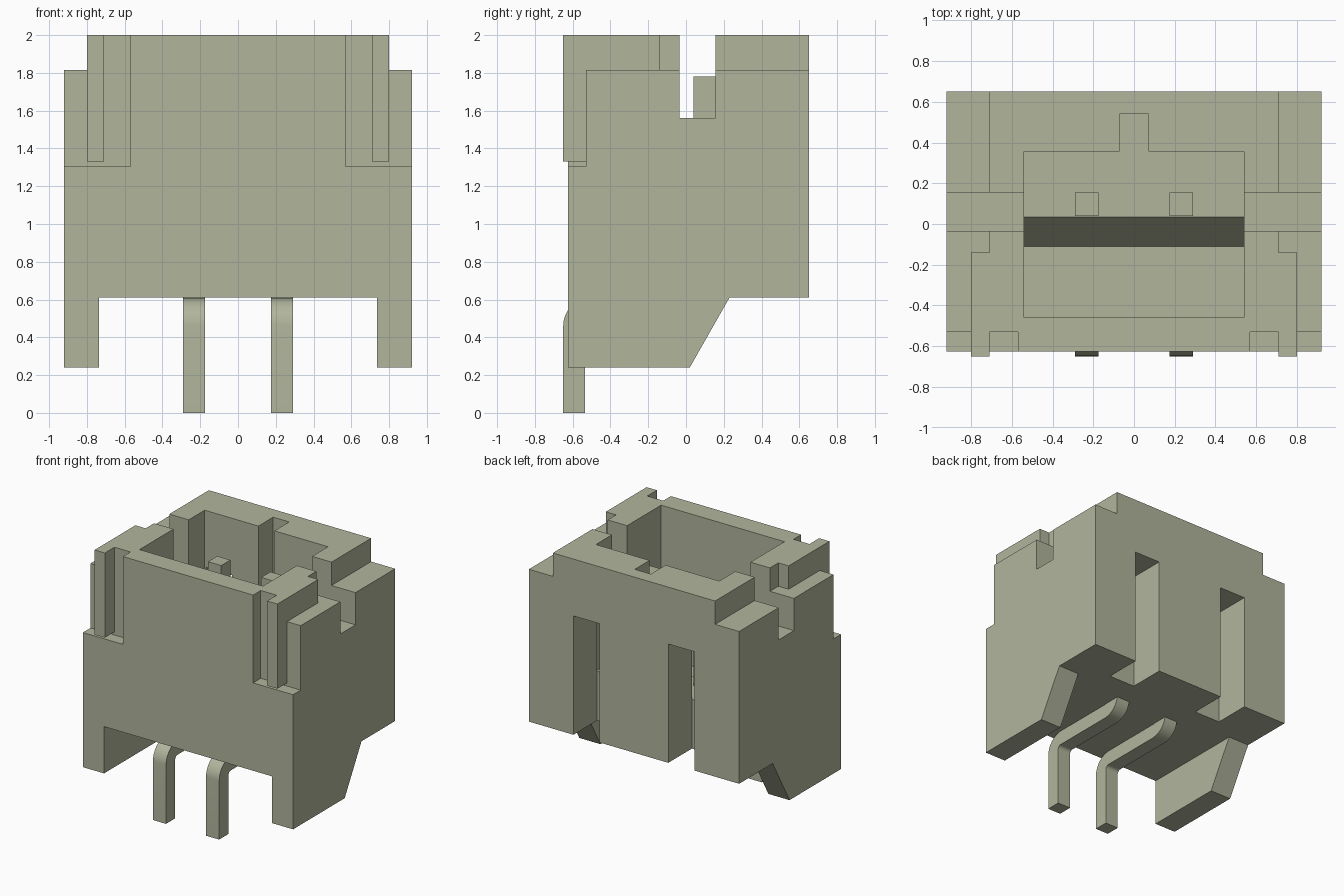
import bpy, bmesh, math
from mathutils import Vector

cube = bpy.data.objects.get("Cube")
if cube:
    bpy.data.objects.remove(cube, do_unlink=True)

mat = bpy.data.materials.new("sage grey plastic")
mat.use_nodes = True
COLOR = (0.44, 0.465, 0.335, 1)
mat.diffuse_color = COLOR
bsdf = mat.node_tree.nodes["Principled BSDF"]
bsdf.inputs["Base Color"].default_value = COLOR
bsdf.inputs["Roughness"].default_value = 0.7


def extrude_x(name, profile, x0, x1):
    """Extrude a (y, z) profile from x0 to x1."""
    bm = bmesh.new()
    face = bm.faces.new([bm.verts.new((x0, y, z)) for y, z in profile])
    out = bmesh.ops.extrude_face_region(bm, geom=[face])
    moved = [v for v in out["geom"] if isinstance(v, bmesh.types.BMVert)]
    bmesh.ops.translate(bm, verts=moved, vec=(x1 - x0, 0, 0))
    bmesh.ops.recalc_face_normals(bm, faces=bm.faces)
    mesh = bpy.data.meshes.new(name)
    bm.to_mesh(mesh)
    bm.free()
    mesh.materials.append(mat)
    ob = bpy.data.objects.new(name, mesh)
    bpy.context.collection.objects.link(ob)
    return ob


def box(name, x0, x1, y0, y1, z0, z1):
    return extrude_x(name, [(y0, z0), (y1, z0), (y1, z1), (y0, z1)], x0, x1)


def cut(target, cutter):
    """Subtract the cutter, then discard it."""
    cutter.hide_render = True
    mod = target.modifiers.new("cut", 'BOOLEAN')
    mod.operation, mod.solver, mod.object = 'DIFFERENCE', 'EXACT', cutter
    bpy.context.view_layer.objects.active = target
    bpy.ops.object.modifier_apply(modifier=mod.name)
    bpy.data.objects.remove(cutter, do_unlink=True)


# Housing block with sloped-back legs
housing = extrude_x("housing", [(-.625, .24), (.02, .24), (.23, .61), (.65, .61),
                                (.65, 2), (-.625, 2)], -.92, .92)
cut(housing, box("leg_gap", -.735, .735, -1, 1, 0, .61))

# Open cavity with a stepped floor, and the key notch in its back wall
cut(housing, extrude_x("cavity", [(-.46, .8), (-.11, .8), (.035, 1.0), (.355, 1.0),
                                  (.355, 2.2), (-.46, 2.2)], -.54, .54))
cut(housing, box("key_notch", -.07, .07, .2, .54, 1.0, 2.2))

# Cuts repeated on both sides: (x range, y range, z range)
SIDE_CUTS = {
    "rear_shoulder": (.71, 1.1, .06, 1, 1.815, 2.2),
    "front_shoulder": (.80, 1.1, -1, .08, 1.815, 2.2),
    "shoulder_step": (.71, 1.0, -.14, .1, 1.815, 2.2),
    "side_slot": (.45, 1.1, -.035, .155, 1.56, 2.2),
    "front_notch": (.57, 1.1, -1, -.53, 1.305, 2.2),
    "back_slot": (.30, .53, .355, 1, .4, 1.55),
}
for name, (x0, x1, y0, y1, z0, z1) in SIDE_CUTS.items():
    for s in (-1, 1):
        a, b = sorted((s * x0, s * x1))
        cut(housing, box(name, a, b, y0, y1, z0, z1))


def arc(cy, cz, r, a0, a1, n=8):
    return [(cy + r * math.cos(math.radians(a0 + (a1 - a0) * i / n)),
             cz + r * math.sin(math.radians(a0 + (a1 - a0) * i / n))) for i in range(n + 1)]


# Bent pin profile: tail, front bend, horizontal run, rear bend, contact
R, r = .145, .03
front = (-.65 + R, .607 - R)
rear = (.155 - R, .492 + R)
pin = ([(-.65, 0)] + arc(*front, R, 180, 90) + arc(*rear, r, 270, 360)
       + [(.04, 1.78), (.155, 1.78)] + arc(*rear, R, 360, 270)
       + arc(*front, r, 90, 180) + [(-.535, 0)])

for s, side in ((1, "left"), (-1, "right")):
    # Front rib standing in the corner notch
    a, b = sorted((s * .71, s * .80))
    box("front_rib_" + side, a, b, -.65, -.53, 1.33, 2)
    # Contact pin
    a, b = sorted((s * .175, s * .29))
    ob = extrude_x("pin_" + side, pin, a, b)
    bpy.ops.object.select_all(action='DESELECT')
    ob.select_set(True)
    bpy.context.view_layer.objects.active = ob
    bpy.ops.object.shade_smooth_by_angle(angle=math.radians(30))
